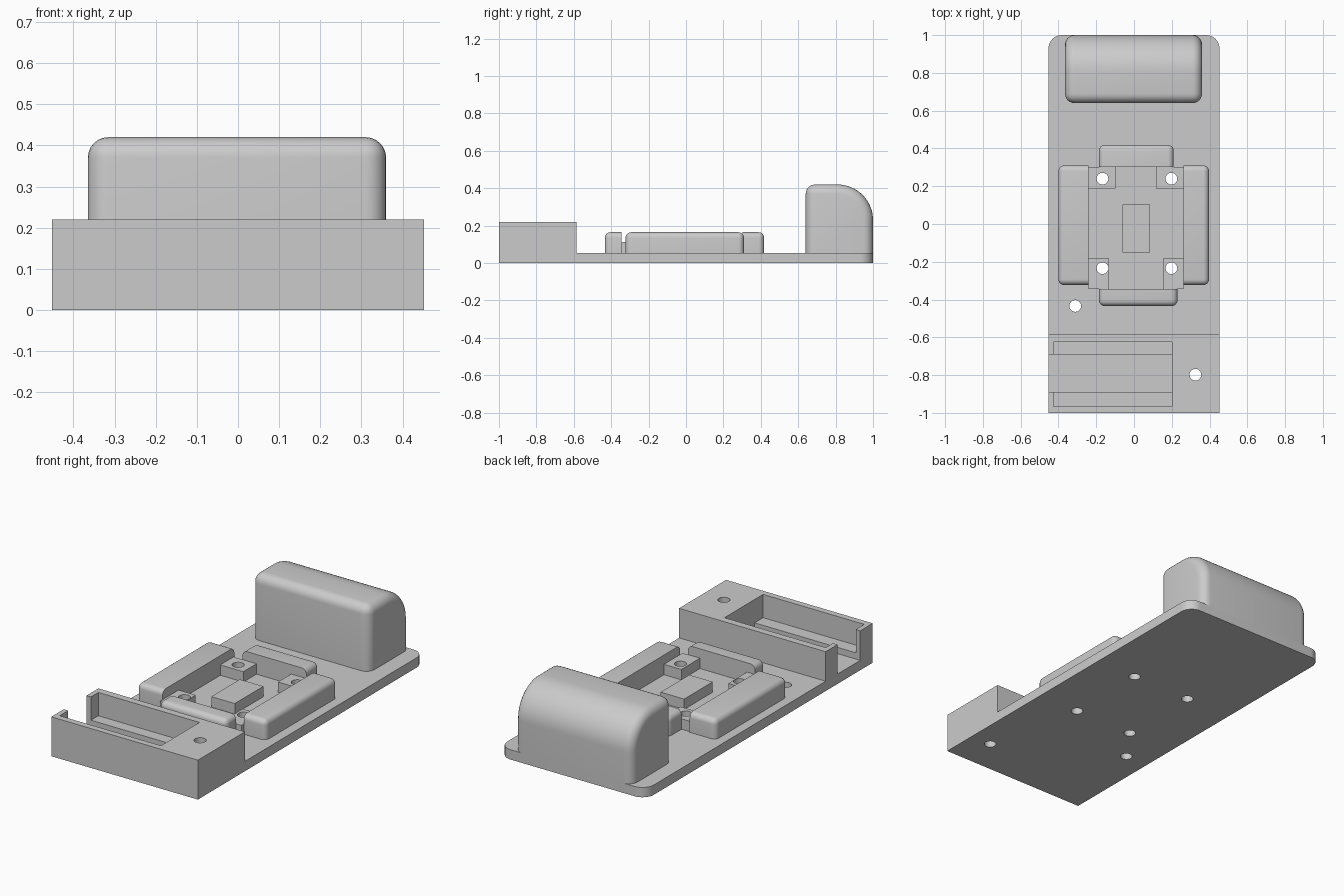
import bpy, bmesh
from math import radians

if "Cube" in bpy.data.objects:
    bpy.data.objects.remove(bpy.data.objects["Cube"], do_unlink=True)

grey = bpy.data.materials.new("light grey plastic")
grey.use_nodes = True
grey.diffuse_color = (0.6, 0.6, 0.6, 1)
grey.node_tree.nodes["Principled BSDF"].inputs["Base Color"].default_value = (0.6, 0.6, 0.6, 1)

PLATE = 0.055
HALF = 0.4525


def make(name, bm):
    bmesh.ops.recalc_face_normals(bm, faces=bm.faces[:])
    mesh = bpy.data.meshes.new(name)
    bm.to_mesh(mesh)
    bm.free()
    mesh.materials.append(grey)
    obj = bpy.data.objects.new(name, mesh)
    bpy.context.collection.objects.link(obj)
    return obj


def box_mesh(x, y, z):
    bm = bmesh.new()
    bmesh.ops.create_cube(bm, size=1)
    for v in bm.verts:
        v.co = [r[0] if c < 0 else r[1] for c, r in zip(v.co, (x, y, z))]
    return bm


def round_edges(bm, radius, keep, segments=6):
    """Round every sharp edge whose two end points pass the rule."""
    edges = [e for e in bm.edges if e.calc_face_angle(0) > 0.6
             and keep(e.verts[0].co, e.verts[1].co)]
    bmesh.ops.bevel(bm, geom=edges, offset=radius, segments=segments,
                    profile=0.5, affect='EDGES', clamp_overlap=True)


def activate(obj):
    bpy.ops.object.select_all(action='DESELECT')
    obj.select_set(True)
    bpy.context.view_layer.objects.active = obj


def cut(obj, cutter):
    activate(obj)
    mod = obj.modifiers.new("cut", 'BOOLEAN')
    mod.operation, mod.solver, mod.object = 'DIFFERENCE', 'EXACT', cutter
    bpy.ops.object.modifier_apply(modifier=mod.name)
    bpy.data.objects.remove(cutter, do_unlink=True)


def drill(obj, x, y):
    bm = bmesh.new()
    bmesh.ops.create_cone(bm, cap_ends=True, segments=32, radius1=0.031, radius2=0.031, depth=1)
    bmesh.ops.translate(bm, verts=bm.verts[:], vec=(x, y, 0))
    cut(obj, make("hole_cutter", bm))


parts = []

# Base plate with raised front block, as one extruded side profile
bm = bmesh.new()
profile = [(-1, 0), (1, 0), (1, PLATE), (-0.585, PLATE), (-0.585, 0.22), (-1, 0.22)]
face = bm.faces.new([bm.verts.new((-HALF, y, z)) for y, z in profile])
side = bmesh.ops.extrude_face_region(bm, geom=[face])["geom"]
bmesh.ops.translate(bm, vec=(2 * HALF, 0, 0),
                    verts=[v for v in side if isinstance(v, bmesh.types.BMVert)])
bmesh.ops.recalc_face_normals(bm, faces=bm.faces[:])
round_edges(bm, 0.07, lambda a, b: min(a.y, b.y) > 0.99 and abs(a.z - b.z) > 0.01, 8)
base = make("base_plate", bm)
parts.append(base)

# Stepped slot in the front block, open on one side
cut(base, make("pocket_cutter", box_mesh((-0.425, 0.2), (-0.965, -0.625), (0.09, 0.4))))
cut(base, make("channel_cutter", box_mesh((-0.6, 0.2), (-0.89, -0.69), (PLATE, 0.4))))

# Screw holes through the plate
post_holes = [(x, y) for x in (-0.167, 0.198) for y in (-0.234, 0.24)]
for x, y in post_holes + [(-0.311, -0.434), (0.325, -0.798)]:
    drill(base, x, y)

# Rounded housing at the back
bm = box_mesh((-0.365, 0.36), (0.64, 1), (PLATE, 0.42))
round_edges(bm, 0.19, lambda a, b: min(a.y, b.y) > 0.99 and min(a.z, b.z) > 0.4, 16)
round_edges(bm, 0.05, lambda a, b: max(a.z, b.z) > PLATE + 0.01)
parts.append(make("rear_housing", bm))

# Four rails around the tray, rounded everywhere but on the inner face
rails = {
    "right_rail": ((-0.4, -0.24), (-0.323, 0.31), 0, -0.24),
    "left_rail": ((0.262, 0.397), (-0.323, 0.31), 0, 0.262),
    "rear_rail": ((-0.185, 0.21), (0.303, 0.418), 1, 0.303),
    "front_rail": ((-0.185, 0.23), (-0.434, -0.345), 1, -0.345),
}
for name, (x, y, axis, inner) in rails.items():
    bm = box_mesh(x, y, (PLATE, 0.165))
    round_edges(bm, 0.03, lambda a, b: max(a.z, b.z) > PLATE + 0.01 and
                max(abs(a[axis] - inner), abs(b[axis] - inner)) > 0.01)
    parts.append(make(name, bm))

# Drilled corner posts
posts = [((-0.24, -0.135), (-0.345, -0.18)), ((-0.24, -0.098), (0.187, 0.303)),
         ((0.155, 0.262), (-0.345, -0.18)), ((0.116, 0.262), (0.187, 0.303))]
names = ["front_right_post", "rear_right_post", "front_left_post", "rear_left_post"]
for name, (x, y), hole in zip(names, posts, post_holes):
    post = make(name, box_mesh(x, y, (PLATE, 0.113)))
    drill(post, *hole)
    parts.append(post)

# Centre pad
parts.append(make("centre_pad", box_mesh((-0.06, 0.085), (-0.15, 0.102), (PLATE, 0.113))))

for obj in parts:
    activate(obj)
    bpy.ops.object.shade_smooth_by_angle(angle=radians(30))
